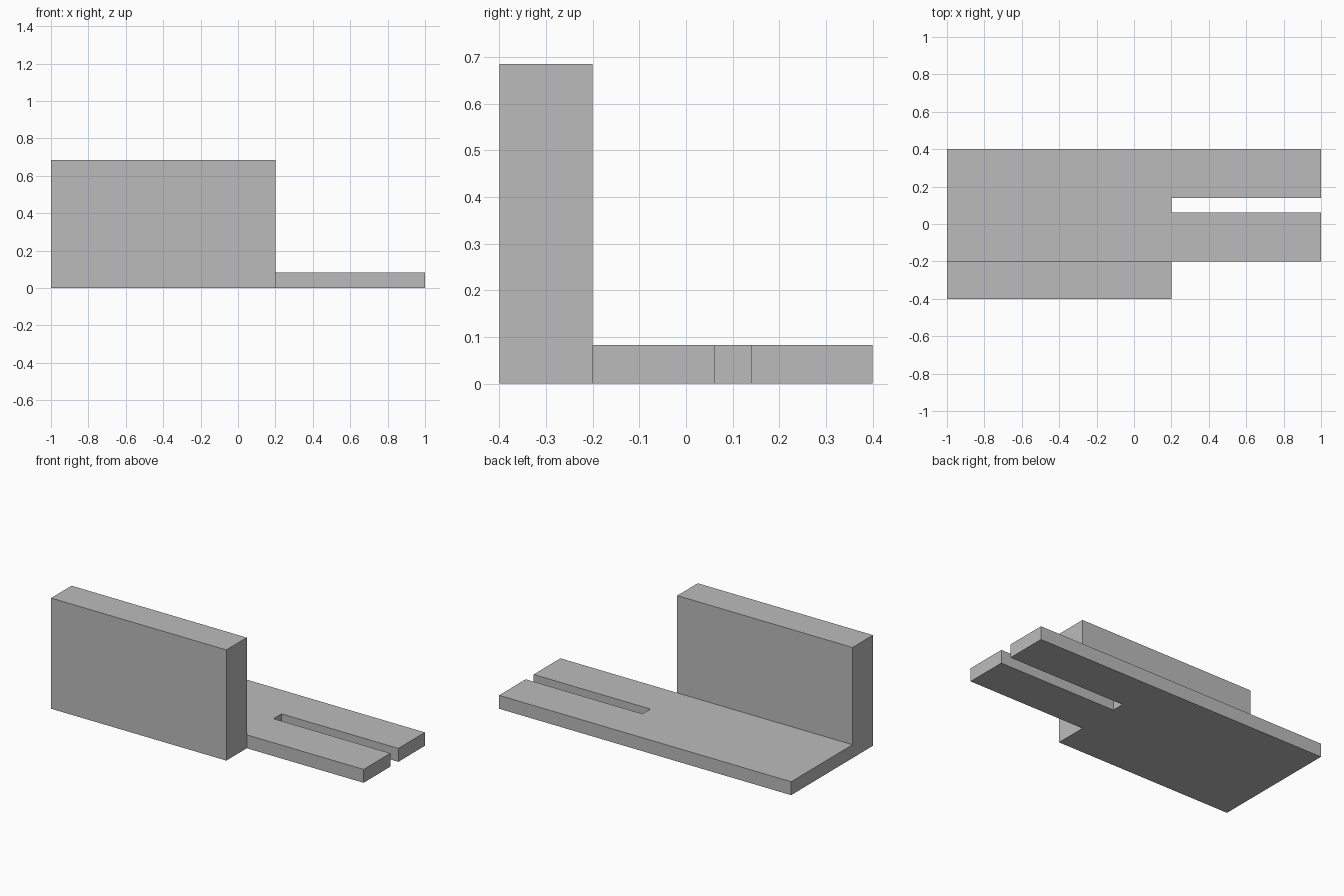
import bpy
import bmesh

cube = bpy.data.objects.get("Cube")
if cube:
    bpy.data.objects.remove(cube, do_unlink=True)

BASE_TOP = 0.083
WALL_TOP = 0.685
SLOT_LOW, SLOT_HIGH = 0.062, 0.14

grey = bpy.data.materials.new("plain grey")
grey.use_nodes = True
colour = (0.5, 0.5, 0.5, 1)
grey.diffuse_color = colour
grey.node_tree.nodes["Principled BSDF"].inputs["Base Color"].default_value = colour

bm = bmesh.new()


def raise_faces(faces, height):
    """Extrude faces upward and return the new top faces."""
    result = bmesh.ops.extrude_face_region(bm, geom=faces)["geom"]
    verts = [g for g in result if isinstance(g, bmesh.types.BMVert)]
    bmesh.ops.translate(bm, vec=(0, 0, height), verts=verts)
    return [g for g in result if isinstance(g, bmesh.types.BMFace)]


# Footprints of the slotted base and the wall, sharing one edge
back_corner = bm.verts.new((-1, -0.2, 0))
inner_corner = bm.verts.new((0.2, -0.2, 0))
base_outline = [(1, -0.2), (1, SLOT_LOW), (0.2, SLOT_LOW),
                (0.2, SLOT_HIGH), (1, SLOT_HIGH), (1, 0.4), (-1, 0.4)]
base = bm.faces.new([back_corner, inner_corner]
                    + [bm.verts.new((x, y, 0)) for x, y in base_outline])
wall = bm.faces.new([inner_corner, back_corner]
                    + [bm.verts.new((x, -0.4, 0)) for x in (-1, 0.2)])

# Base thickness, then the upright wall along the front
tops = raise_faces([base, wall], BASE_TOP)
wall_top = min(tops, key=lambda f: f.calc_center_median().y)
raise_faces([wall_top], WALL_TOP - BASE_TOP)

# Merge flush faces into clean flat sides
bmesh.ops.recalc_face_normals(bm, faces=bm.faces)
bmesh.ops.dissolve_limit(bm, angle_limit=0.01, verts=bm.verts, edges=bm.edges)

mesh = bpy.data.meshes.new("slotted_bracket")
bm.to_mesh(mesh)
bm.free()
mesh.materials.append(grey)
bracket = bpy.data.objects.new("slotted_bracket", mesh)
bpy.context.collection.objects.link(bracket)
